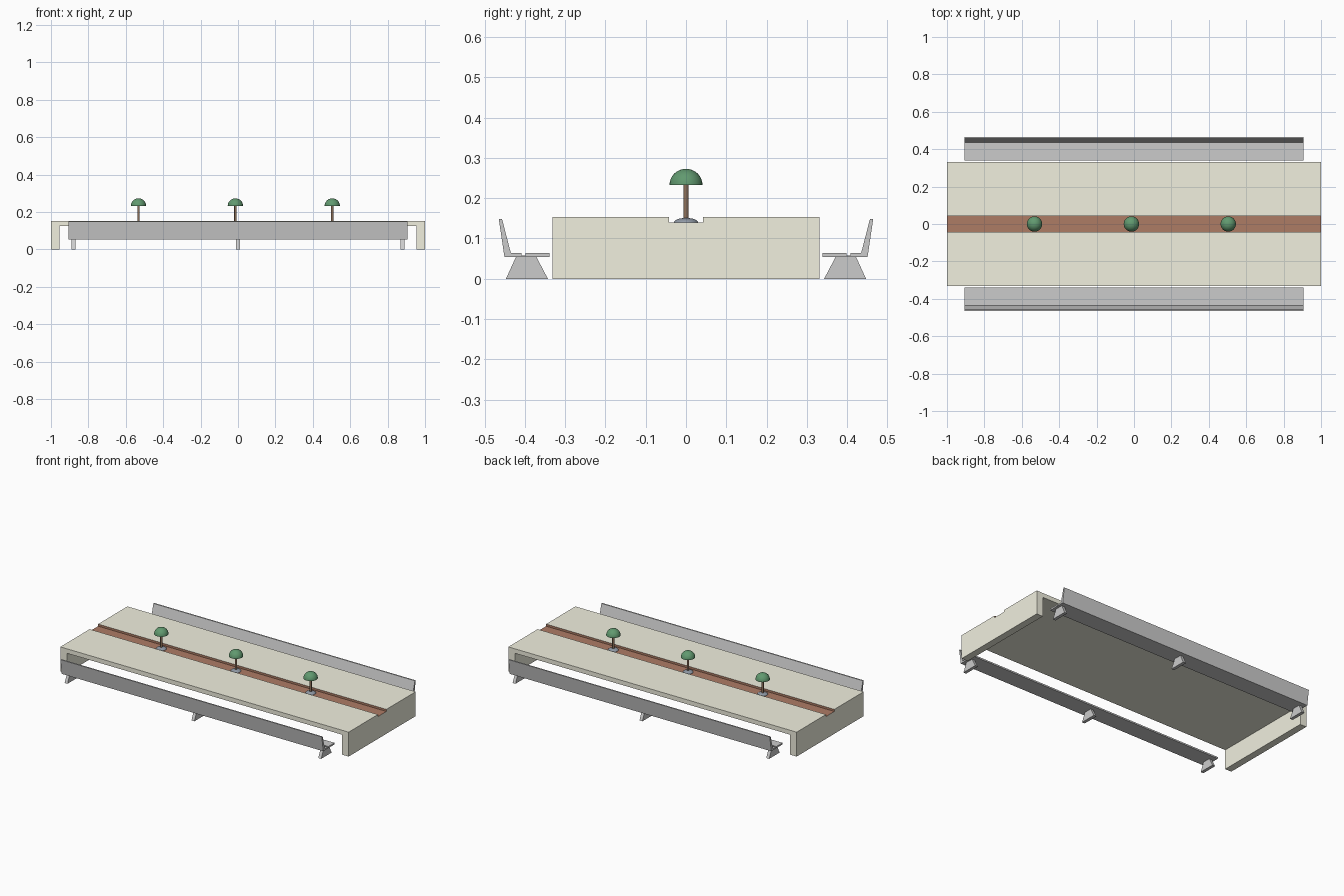
import bpy, bmesh, math
from mathutils import Matrix

if "Cube" in bpy.data.objects:
    bpy.data.objects.remove(bpy.data.objects["Cube"])


def material(name, rgb):
    m = bpy.data.materials.new(name)
    m.diffuse_color = (*rgb, 1)
    m.use_nodes = True
    m.node_tree.nodes["Principled BSDF"].inputs["Base Color"].default_value = m.diffuse_color
    return m


CREAM = material("cream", (0.88, 0.87, 0.74))
BROWN = material("red_brown", (0.42, 0.20, 0.13))
BARK = material("bark", (0.26, 0.16, 0.10))
GREEN = material("leaf_green", (0.12, 0.32, 0.16))
SLATE = material("slate", (0.28, 0.32, 0.38))


def finish(name, bm, mats=(), smooth=False):
    bmesh.ops.recalc_face_normals(bm, faces=bm.faces)
    mesh = bpy.data.meshes.new(name)
    bm.to_mesh(mesh)
    bm.free()
    for m in mats:
        mesh.materials.append(m)
    ob = bpy.data.objects.new(name, mesh)
    bpy.context.collection.objects.link(ob)
    if smooth:
        bpy.ops.object.select_all(action='DESELECT')
        ob.select_set(True)
        bpy.context.view_layer.objects.active = ob
        bpy.ops.object.shade_smooth_by_angle(angle=math.radians(35))
    return ob


def extrude_x(name, profile, x0, x1, mats=()):
    """Extrude a closed (y, z) profile along x."""
    bm = bmesh.new()
    face = bm.faces.new([bm.verts.new((x0, y, z)) for y, z in profile])
    new = bmesh.ops.extrude_face_region(bm, geom=[face])["geom"]
    bmesh.ops.translate(bm, vec=(x1 - x0, 0, 0),
                        verts=[v for v in new if isinstance(v, bmesh.types.BMVert)])
    return finish(name, bm, mats)


def dome(name, x, z, radius, height, mat):
    """Closed half ellipsoid sitting at height z."""
    bm = bmesh.new()
    bmesh.ops.create_uvsphere(bm, u_segments=32, v_segments=16, radius=1)
    cut = bmesh.ops.bisect_plane(bm, geom=bm.verts[:] + bm.edges[:] + bm.faces[:],
                                 plane_co=(0, 0, 0), plane_no=(0, 0, 1), clear_inner=True)
    bmesh.ops.holes_fill(bm, edges=[e for e in bm.edges if e.is_boundary])
    bm.transform(Matrix.Translation((x, 0, z)) @ Matrix.Diagonal((radius, radius, height, 1)))
    return finish(name, bm, [mat], True)


# Table top with a channel along its middle, plus the two end panels
W, G, TOP, FLOOR, UNDER = 0.332, 0.042, 0.153, 0.14, 0.125
channel = [(W, TOP), (G, TOP), (G, FLOOR), (-G, FLOOR), (-G, TOP), (-W, TOP)]
table = extrude_x("table_top", [(-W, UNDER), (W, UNDER)] + channel, -1, 1, [CREAM, BROWN])
for p in table.data.polygons:
    if abs(p.normal.x) < 0.5 and abs(p.center.y) < G + 0.001 and p.center.z > UNDER + 0.005:
        p.material_index = 1
for side, x in (("left", -1), ("right", 0.955)):
    extrude_x(side + "_end_panel", [(-W, 0), (W, 0), (W, UNDER), (-W, UNDER)],
              x, x + 0.045, [CREAM])

# Benches: grooved seat, leaning backrest and three tapered feet on each side
for side, s in (("front", -1), ("back", 1)):
    def flip(pts):
        return [(s * y, z) for y, z in pts]
    extrude_x(side + "_bench_seat", flip([
        (0.339, 0.054), (0.451, 0.054), (0.451, 0.064), (0.408, 0.064), (0.408, 0.058),
        (0.399, 0.058), (0.399, 0.064), (0.339, 0.064)]), -0.907, 0.907)
    extrude_x(side + "_bench_backrest", flip([
        (0.451, 0.055), (0.465, 0.149), (0.457, 0.149), (0.435, 0.064), (0.435, 0.055)]),
        -0.907, 0.907)
    for i, x in enumerate((-0.88, 0, 0.88)):
        extrude_x(f"{side}_bench_foot_{i + 1}", flip([
            (0.343, 0), (0.447, 0), (0.422, 0.055), (0.372, 0.055)]), x - 0.01, x + 0.01)

# Trees standing in the channel
for i, x in enumerate((-0.532, -0.014, 0.504), 1):
    dome(f"tree_base_{i}", x, FLOOR, 0.03, 0.011, SLATE)
    bm = bmesh.new()
    bmesh.ops.create_cone(bm, cap_ends=True, segments=24, radius1=0.0065, radius2=0.0065,
                          depth=0.096, matrix=Matrix.Translation((x, 0, 0.189)))
    finish(f"tree_trunk_{i}", bm, [BARK], True)
    dome(f"tree_canopy_{i}", x, 0.233, 0.041, 0.04, GREEN)
